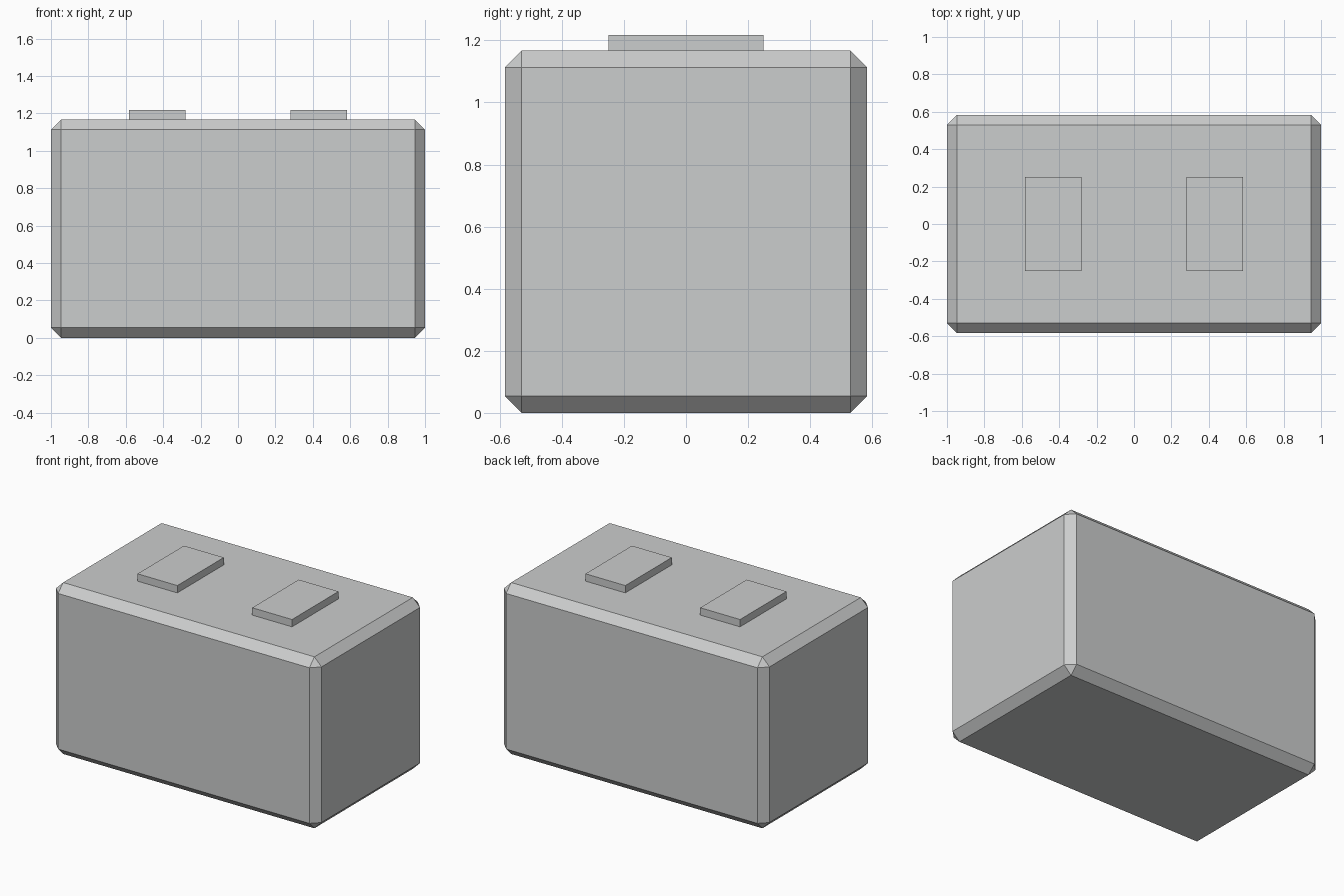
import bpy
import bmesh
from mathutils import Matrix, Vector

default_cube = bpy.data.objects.get("Cube")
if default_cube:
    bpy.data.objects.remove(default_cube, do_unlink=True)

BEVEL = 0.054
BODY_SIZE = (2.0, 1.167, 1.167)
PAD_SIZE = (0.3, 0.5, 0.05)

grey = bpy.data.materials.new("light_grey")
grey.use_nodes = True
colour = (0.6, 0.61, 0.61, 1)
grey.diffuse_color = colour
grey.node_tree.nodes["Principled BSDF"].inputs["Base Color"].default_value = colour


def box(name, size, x, base, chamfer=0):
    """Flat-shaded box resting on height base, with optional chamfered edges."""
    bm = bmesh.new()
    centre = Vector((x, 0, base + size[2] / 2))
    bmesh.ops.create_cube(bm, size=1, matrix=Matrix.Translation(centre) @ Matrix.Diagonal((*size, 1)))
    if chamfer:
        bmesh.ops.bevel(bm, geom=bm.edges[:], offset=chamfer, segments=1,
                        affect='EDGES', clamp_overlap=True)
    mesh = bpy.data.meshes.new(name)
    bm.to_mesh(mesh)
    bm.free()
    mesh.materials.append(grey)
    obj = bpy.data.objects.new(name, mesh)
    bpy.context.collection.objects.link(obj)
    return obj


# Chamfered main block
box("body", BODY_SIZE, 0, 0, BEVEL)

# Pair of raised pads on the top
for side, sign in (("left", 1), ("right", -1)):
    box(side + "_top_pad", PAD_SIZE, sign * 0.432, BODY_SIZE[2])
